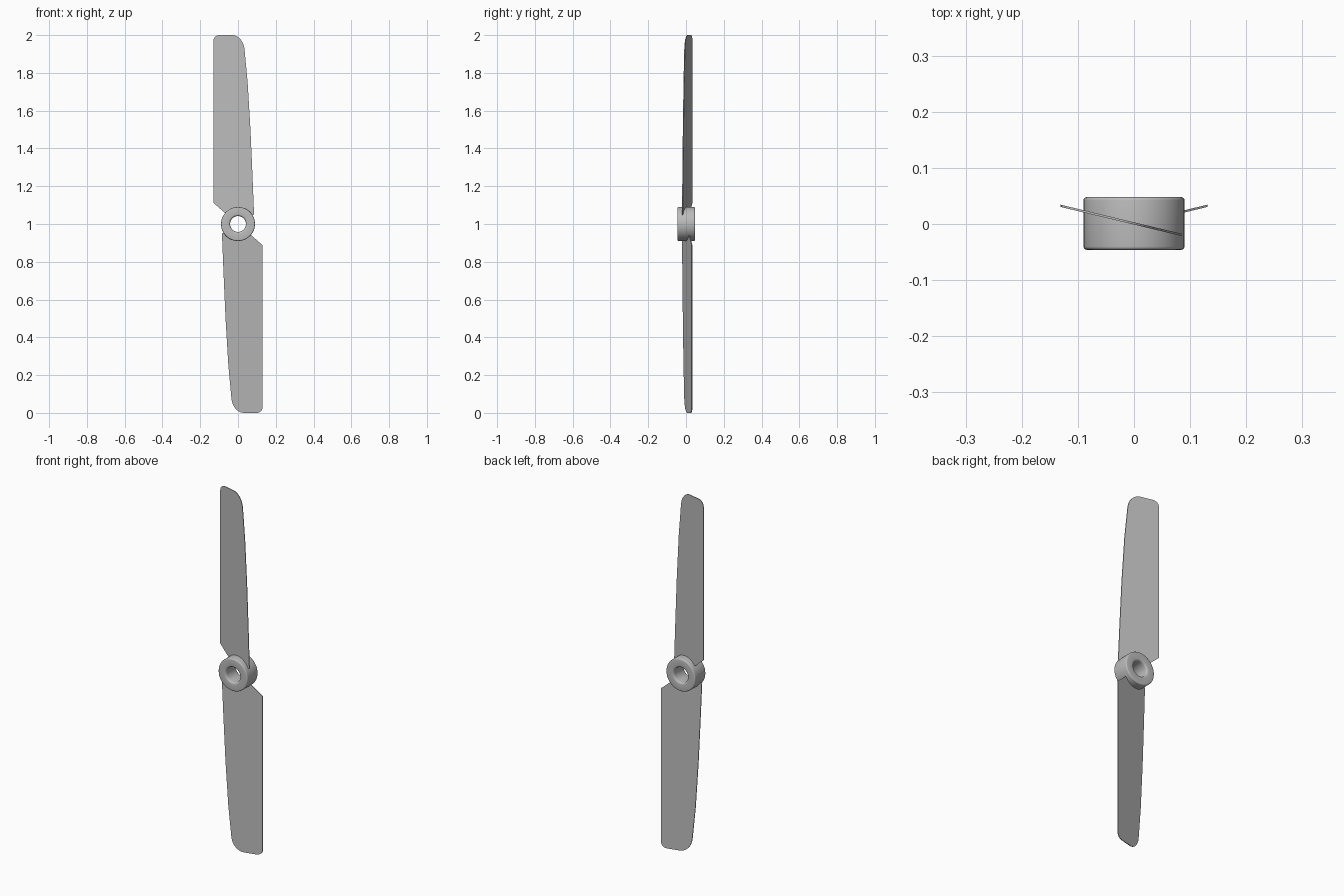
import bpy, bmesh, math
from mathutils import Matrix, Vector

cube = bpy.data.objects.get("Cube")
if cube:
    bpy.data.objects.remove(cube, do_unlink=True)

# One grey plastic for the whole propeller
grey = bpy.data.materials.new("grey plastic")
grey.use_nodes = True
colour = (0.5, 0.5, 0.5, 1)
grey.diffuse_color = colour
grey.node_tree.nodes["Principled BSDF"].inputs["Base Color"].default_value = colour

CENTRE = Vector((0, 0, 1))


def add_object(name, bm):
    bmesh.ops.recalc_face_normals(bm, faces=bm.faces)
    mesh = bpy.data.meshes.new(name)
    bm.to_mesh(mesh)
    bm.free()
    mesh.materials.append(grey)
    obj = bpy.data.objects.new(name, mesh)
    bpy.context.collection.objects.link(obj)
    bpy.ops.object.select_all(action="DESELECT")
    obj.select_set(True)
    bpy.context.view_layer.objects.active = obj
    bpy.ops.object.shade_smooth_by_angle(angle=math.radians(35))
    return obj


def arc(cx, cz, rx, rz, start, end, steps):
    angles = [math.radians(start + (end - start) * i / steps) for i in range(steps + 1)]
    return [(cx + rx * math.cos(a), cz + rz * math.sin(a)) for a in angles]


# Hub: closed ring section (radius, depth) with rounded rims, spun about y
OUTER, BORE, HALF, RIM, FLARE = 0.09, 0.042, 0.047, 0.006, 0.01
section = (arc(OUTER - RIM, HALF - RIM, RIM, RIM, 0, 90, 4)
           + arc(BORE + FLARE, HALF - FLARE, FLARE, FLARE, 90, 180, 4)
           + arc(BORE + FLARE, FLARE - HALF, FLARE, FLARE, 180, 270, 4)
           + arc(OUTER - RIM, RIM - HALF, RIM, RIM, 270, 360, 4))
bm = bmesh.new()
verts = [bm.verts.new((r, y + 0.001, 0)) for r, y in section]
edges = [bm.edges.new((v, verts[i - 1])) for i, v in enumerate(verts)]
bmesh.ops.spin(bm, geom=verts + edges, cent=(0, 0, 0), axis=(0, 1, 0),
               angle=math.tau, steps=48, use_duplicate=False)
bmesh.ops.remove_doubles(bm, verts=bm.verts, dist=0.0001)
bmesh.ops.translate(bm, vec=CENTRE, verts=bm.verts)
add_object("hub", bm)

# Blade outline relative to the hub centre, ending inside the hub ring
outline = (arc(0, 0, 0.065, 0.065, 140, 35, 8)
           + [(0.085, 0.05), (0.077, 0.25), (0.066, 0.5), (0.051, 0.75)]
           + arc(-0.032, 0.915, 0.067, 0.085, 8, 90, 8)
           + arc(-0.099, 0.968, 0.032, 0.032, 90, 180, 6)
           + [(-0.131, 0.113)])
PITCH, THICK = -0.24, 0.004


def make_blade(name, turn):
    bm = bmesh.new()
    face = bm.faces.new([bm.verts.new((x, PITCH * x + 0.001 - THICK / 2, z)) for x, z in outline])
    solid = bmesh.ops.extrude_face_region(bm, geom=[face])
    moved = [g for g in solid["geom"] if isinstance(g, bmesh.types.BMVert)]
    bmesh.ops.translate(bm, vec=(0, THICK, 0), verts=moved)
    matrix = Matrix.Translation(CENTRE) @ Matrix.Rotation(turn, 4, "Y")
    bmesh.ops.transform(bm, matrix=matrix, verts=bm.verts)
    return add_object(name, bm)


make_blade("upper_blade", 0)
make_blade("lower_blade", math.pi)
